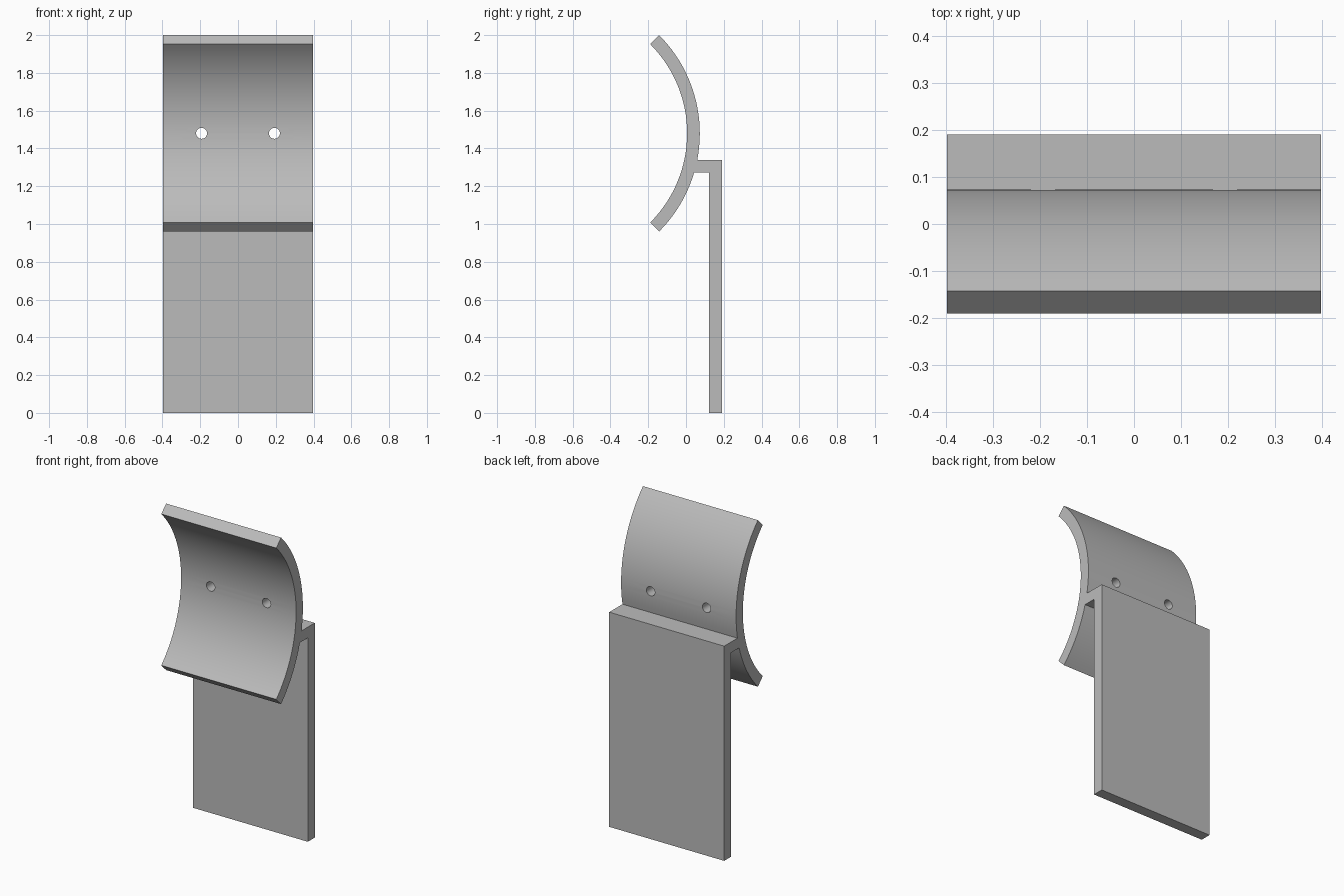
import bpy
import bmesh
import math
from mathutils import Matrix

cube = bpy.data.objects.get("Cube")
if cube:
    bpy.data.objects.remove(cube, do_unlink=True)

HALF_WIDTH = 0.397
R_OUT, R_IN = 0.735, 0.668         # curved cradle radii
CY, CZ = -0.662, 1.48              # cradle arc centre
ARM_TOP, ARM_BOTTOM = 1.34, 1.273
PLATE_BACK, PLATE_FRONT = 0.19, 0.122
SEGMENTS = 32


def arc(radius, start, end, steps):
    """Points (y, z) along the cradle arc between two angles."""
    angles = [start + (end - start) * i / steps for i in range(steps + 1)]
    return [(CY + radius * math.cos(a), CZ + radius * math.sin(a)) for a in angles]


def finish(name, bm, material):
    bmesh.ops.recalc_face_normals(bm, faces=bm.faces)
    mesh = bpy.data.meshes.new(name)
    bm.to_mesh(mesh)
    bm.free()
    mesh.materials.append(material)
    obj = bpy.data.objects.new(name, mesh)
    bpy.context.collection.objects.link(obj)
    return obj


grey = bpy.data.materials.new("light grey")
grey.use_nodes = True
colour = (0.5, 0.5, 0.5, 1)
grey.diffuse_color = colour
grey.node_tree.nodes["Principled BSDF"].inputs["Base Color"].default_value = colour

# Side profile: cradle arc, short arm and hanging plate in one outline
end = math.radians(45)
arm_low = math.asin((ARM_BOTTOM - CZ) / R_OUT)
arm_high = math.asin((ARM_TOP - CZ) / R_OUT)
outline = arc(R_IN, end, -end, SEGMENTS)
outline += arc(R_OUT, -end, arm_low, SEGMENTS // 3)
outline += [(PLATE_FRONT, ARM_BOTTOM), (PLATE_FRONT, 0), (PLATE_BACK, 0), (PLATE_BACK, ARM_TOP)]
outline += arc(R_OUT, arm_high, end, SEGMENTS * 2 // 3)

# Extrude the profile across the width
bm = bmesh.new()
face = bm.faces.new([bm.verts.new((-HALF_WIDTH, y, z)) for y, z in outline])
extruded = bmesh.ops.extrude_face_region(bm, geom=[face])["geom"]
moved = [v for v in extruded if isinstance(v, bmesh.types.BMVert)]
bmesh.ops.translate(bm, verts=moved, vec=(2 * HALF_WIDTH, 0, 0))
bracket = finish("cradle_bracket", bm, grey)

# Two screw holes through the cradle
bm = bmesh.new()
for side in (-1, 1):
    place = Matrix.Translation((side * 0.193, 0.04, CZ)) @ Matrix.Rotation(math.pi / 2, 4, "X")
    bmesh.ops.create_cone(bm, cap_ends=True, segments=32, radius1=0.029,
                          radius2=0.029, depth=0.2, matrix=place)
cutter = finish("hole_cutter", bm, grey)
cutter.hide_render = True

boolean = bracket.modifiers.new("screw holes", "BOOLEAN")
boolean.operation = "DIFFERENCE"
boolean.solver = "EXACT"
boolean.object = cutter

bpy.ops.object.select_all(action="DESELECT")
bracket.select_set(True)
bpy.context.view_layer.objects.active = bracket
bpy.ops.object.modifier_apply(modifier=boolean.name)
bpy.data.objects.remove(cutter, do_unlink=True)
bpy.ops.object.shade_smooth_by_angle(angle=math.radians(30))
